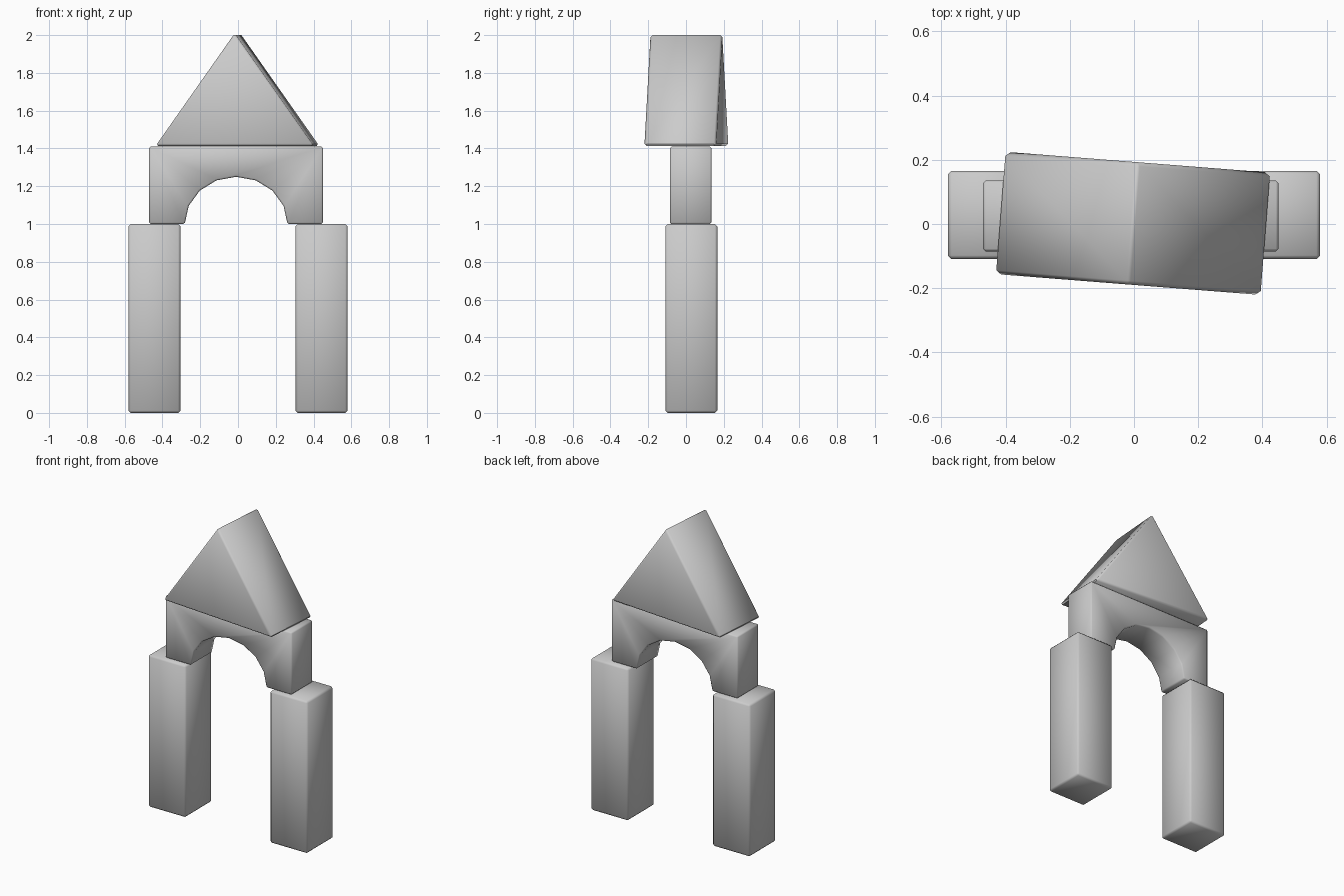
import bpy, bmesh, math

if "Cube" in bpy.data.objects:
    bpy.data.objects.remove(bpy.data.objects["Cube"], do_unlink=True)

grey = bpy.data.materials.new("plain_grey")
grey.use_nodes = True
colour = (0.6, 0.6, 0.6, 1)
grey.diffuse_color = colour
grey.node_tree.nodes["Principled BSDF"].inputs["Base Color"].default_value = colour


def block(name, profile, depth, location, turn=0, bevel=0.012):
    """Extrude an x-z outline along y and chamfer its edges."""
    bm = bmesh.new()
    face = bm.faces.new([bm.verts.new((x, -depth / 2, z)) for x, z in profile])
    out = bmesh.ops.extrude_face_region(bm, geom=[face])
    moved = [v for v in out["geom"] if isinstance(v, bmesh.types.BMVert)]
    bmesh.ops.translate(bm, verts=moved, vec=(0, depth, 0))
    bmesh.ops.recalc_face_normals(bm, faces=bm.faces)
    mesh = bpy.data.meshes.new(name)
    bm.to_mesh(mesh)
    bm.free()
    mesh.materials.append(grey)
    obj = bpy.data.objects.new(name, mesh)
    bpy.context.collection.objects.link(obj)
    obj.location = location
    obj.rotation_euler.z = math.radians(turn)
    bpy.ops.object.select_all(action="DESELECT")
    bpy.context.view_layer.objects.active = obj
    obj.select_set(True)
    # Chamfer the sharp edges, then blend the shading across them
    mod = obj.modifiers.new("chamfer", "BEVEL")
    mod.width = bevel
    mod.segments = 1
    mod.limit_method = "ANGLE"
    mod.angle_limit = math.radians(40)
    bpy.ops.object.modifier_apply(modifier=mod.name)
    bpy.ops.object.shade_smooth_by_angle(angle=math.radians(50))
    return obj


# Two upright pillars
half = 0.1375
pillar = [(-half, 0), (half, 0), (half, 1), (-half, 1)]
for side, x in (("right", -0.4425), ("left", 0.4425)):
    block(side + "_pillar", pillar, 2 * half, (x, 0.028, 0))

# Bridge with an eight-sided round opening
opening = [(0.272 * math.cos(math.pi * i / 8), 0.25 * math.sin(math.pi * i / 8))
           for i in range(9)]
bridge = [(-0.46, 0.41), (-0.46, 0)] + opening[::-1] + [(0.46, 0), (0.46, 0.41)]
block("arch_bridge", bridge, 0.22, (-0.01, 0.025, 1), bevel=0.008)

# Triangular roof, set slightly askew
roof = [(-0.42, 0), (0.42, 0), (0, 0.596)]
block("roof", roof, 0.382, (-0.003, 0.002, 1.414), turn=-4.5)
